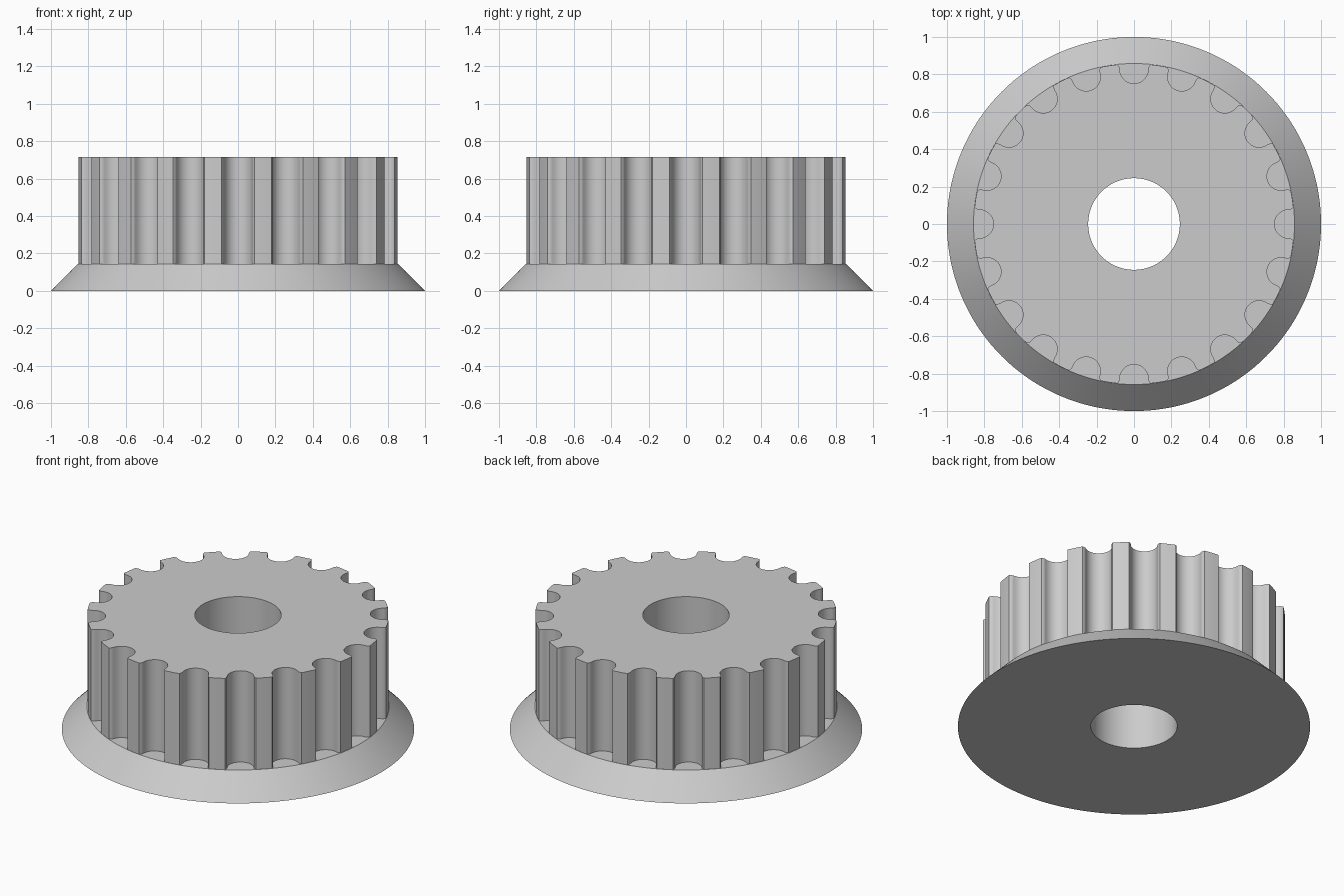
import bpy, bmesh
from math import sin, cos, pi, atan2, hypot, radians

cube = bpy.data.objects.get("Cube")
if cube:
    bpy.data.objects.remove(cube)

TEETH = 20
TIP, FLANGE, BORE = 0.857, 1.0, 0.245
LEDGE, TOP = 0.143, 0.715
GROOVE, CENTRE = 0.076, 0.827
STEPS = 14

# One groove: round bottom, flared mouth (sideways offset, radial distance)
mouth = [(0.088, 0.8525), (0.081, 0.843), (0.077, 0.835)]
arc = [(GROOVE * cos(pi * i / STEPS), CENTRE - GROOVE * sin(pi * i / STEPS))
       for i in range(STEPS + 1)]
groove = mouth + arc + [(-s, r) for s, r in reversed(mouth)]
pitch = 2 * pi / TEETH
edge = atan2(*mouth[0])

# Outline in polar form: groove points, then the round tip of the tooth
cell = [(-atan2(s, r), hypot(s, r)) for s, r in groove]
cell += [(edge + (pitch - 2 * edge) * k / 4, TIP) for k in range(1, 4)]
outline = [(pi / 2 + t * pitch + a, r) for t in range(TEETH) for a, r in cell]


def ring(bm, z, radius=None):
    """Loop of vertices: a circle, or the toothed outline without a radius."""
    return [bm.verts.new(((radius or r) * cos(a), (radius or r) * sin(a), z))
            for a, r in outline]


# Closed section: base, sloped flange, ledge, toothed wall, top, bore
bm = bmesh.new()
rings = [ring(bm, 0, BORE), ring(bm, 0, FLANGE), ring(bm, LEDGE, TIP + 0.001),
         ring(bm, LEDGE), ring(bm, TOP), ring(bm, TOP, BORE)]
n = len(outline)
for k, low in enumerate(rings):
    high = rings[(k + 1) % len(rings)]
    for i in range(n):
        j = (i + 1) % n
        bm.faces.new((low[i], low[j], high[j], high[i]))
bmesh.ops.recalc_face_normals(bm, faces=bm.faces)

mesh = bpy.data.meshes.new("toothed_pulley")
bm.to_mesh(mesh)
bm.free()
pulley = bpy.data.objects.new("toothed_pulley", mesh)
bpy.context.collection.objects.link(pulley)

# Plain grey
grey = bpy.data.materials.new("grey")
grey.use_nodes = True
colour = (0.6, 0.6, 0.6, 1)
grey.diffuse_color = colour
grey.node_tree.nodes["Principled BSDF"].inputs["Base Color"].default_value = colour
mesh.materials.append(grey)

bpy.ops.object.select_all(action="DESELECT")
pulley.select_set(True)
bpy.context.view_layer.objects.active = pulley
bpy.ops.object.shade_smooth_by_angle(angle=radians(30))
